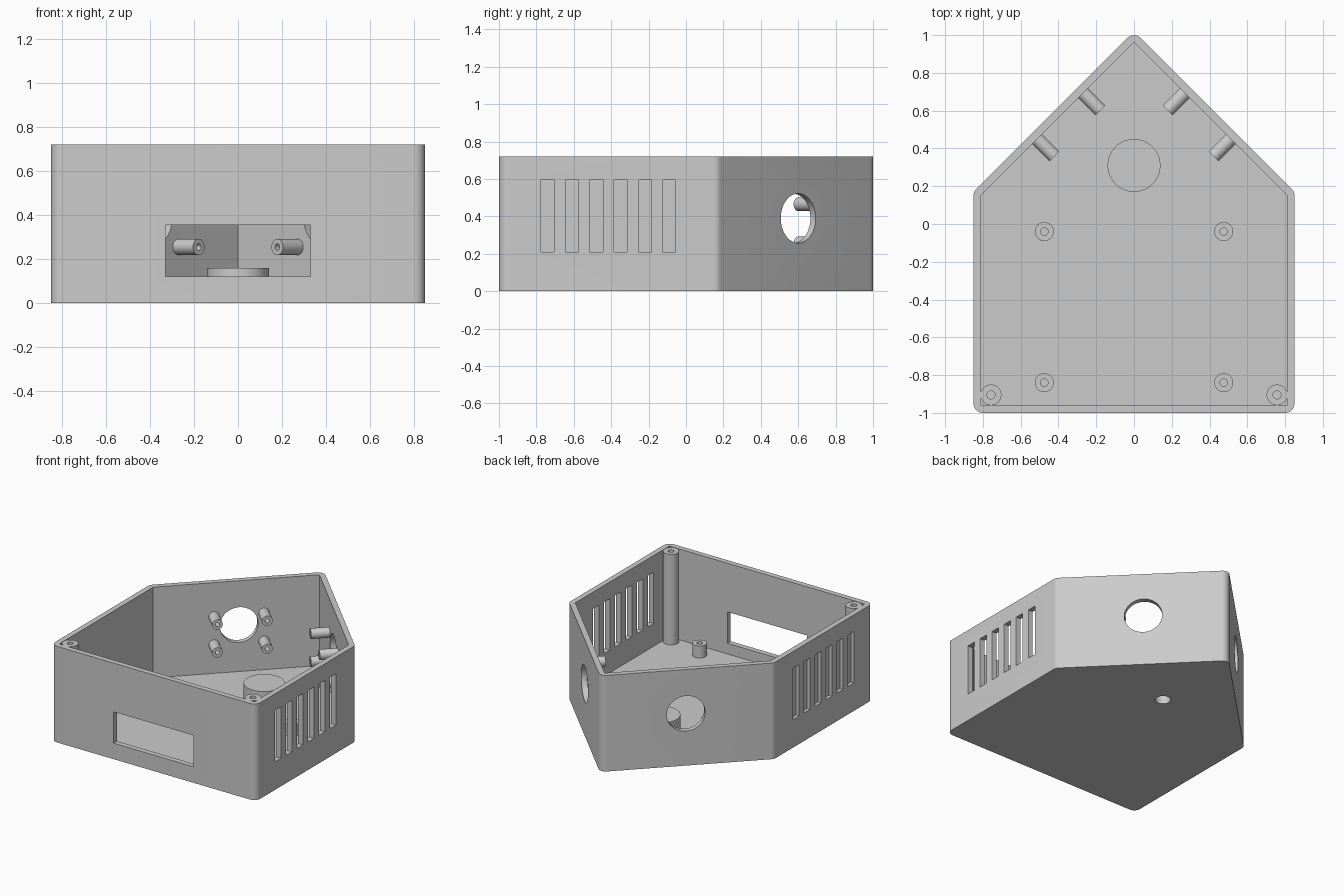
import bpy, bmesh
from math import cos, sin, pi, radians, sqrt
from mathutils import Vector, Matrix

if "Cube" in bpy.data.objects:
    bpy.data.objects.remove(bpy.data.objects["Cube"])

HEIGHT, WALL, FLOOR, ROUND = 0.72, 0.04, 0.04, 0.05

grey = bpy.data.materials.new("plain grey")
grey.use_nodes = True
grey.diffuse_color = (0.6, 0.6, 0.6, 1)
grey.node_tree.nodes["Principled BSDF"].inputs["Base Color"].default_value = (0.6, 0.6, 0.6, 1)


def make(name, bm, matrix=Matrix()):
    bmesh.ops.recalc_face_normals(bm, faces=bm.faces)
    mesh = bpy.data.meshes.new(name)
    bm.to_mesh(mesh)
    bm.free()
    mesh.materials.append(grey)
    ob = bpy.data.objects.new(name, mesh)
    ob.matrix_world = matrix
    bpy.context.collection.objects.link(ob)
    return ob


def smooth(ob):
    bpy.ops.object.select_all(action='DESELECT')
    ob.select_set(True)
    bpy.context.view_layer.objects.active = ob
    bpy.ops.object.shade_smooth_by_angle(angle=radians(30))


def aim(origin, direction):
    turn = Vector(direction).to_track_quat('Z', 'Y').to_matrix().to_4x4()
    return Matrix.Translation(origin) @ turn


def pentagon(inset):
    """House-shaped outline, counter-clockwise from the front -x corner."""
    x, front, apex = 0.85 - inset, -1 + inset, 1.02 - inset * sqrt(2)
    return [(-x, front), (x, front), (x, apex - x), (0, apex), (-x, apex - x)]


def rounded_outline(radius, steps=8):
    normals = [180, 270, 360, 405, 495, 540]
    points = []
    for i, (x, y) in enumerate(pentagon(radius)):
        for k in range(steps + 1):
            a = radians(normals[i] + (normals[i + 1] - normals[i]) * k / steps)
            points.append((x + radius * cos(a), y + radius * sin(a)))
    return points


def prism(name, outline, z0, z1):
    bm = bmesh.new()
    rings = [[bm.verts.new((x, y, z)) for x, y in outline] for z in (z0, z1)]
    for ring in rings:
        bm.faces.new(ring)
    n = len(outline)
    for i in range(n):
        j = (i + 1) % n
        bm.faces.new((rings[0][i], rings[0][j], rings[1][j], rings[1][i]))
    return make(name, bm)


def lathe(name, profile, matrix, sides=40):
    bm = bmesh.new()
    verts = [bm.verts.new((r, 0, z)) for r, z in profile]
    edges = [bm.edges.new(pair) for pair in zip(verts, verts[1:])]
    bmesh.ops.spin(bm, geom=verts + edges, axis=(0, 0, 1), cent=(0, 0, 0),
                   angle=2 * pi, steps=sides)
    bmesh.ops.remove_doubles(bm, verts=bm.verts, dist=1e-5)
    return make(name, bm, matrix)


def post(name, matrix, radius, bore, length, depth):
    """Round post with a blind screw hole in its free end."""
    smooth(lathe(name, [(0, 0), (radius, 0), (radius, length), (bore, length),
                        (bore, length - depth), (0, length - depth)], matrix))


def box(lo, hi):
    bm = bmesh.new()
    bmesh.ops.create_cube(bm, size=1)
    lo, hi = Vector(lo), Vector(hi)
    for v in bm.verts:
        v.co = (lo + hi) / 2 + v.co * (hi - lo)
    return make("cutter", bm)


def cylinder(matrix, radius, z0, z1):
    return lathe("cutter", [(0, z0), (radius, z0), (radius, z1), (0, z1)], matrix, 48)


def cut(ob, cutter):
    bpy.context.view_layer.objects.active = ob
    mod = ob.modifiers.new("cut", 'BOOLEAN')
    mod.operation, mod.solver, mod.object = 'DIFFERENCE', 'EXACT', cutter
    bpy.ops.object.modifier_apply(modifier=mod.name)
    bpy.data.objects.remove(cutter)


# Open-topped case with a sharp-cornered cavity
case = prism("case", rounded_outline(ROUND), 0, HEIGHT)
cut(case, prism("cutter", pentagon(WALL), FLOOR, 1))

# Front window
cut(case, box((-0.33, -1.1, 0.12), (0.33, -0.9, 0.355)))

# Side slots: open on the +x wall, shallow recesses on the -x wall
for i in range(6):
    y = -0.74 + 0.13 * i
    cut(case, box((0.75, y - 0.035, 0.21), (0.95, y + 0.035, 0.595)))
    cut(case, box((-0.95, y - 0.035, 0.21), (-0.825, y + 0.035, 0.595)))

# Round opening in each sloping back wall, with four posts around it
for side in (1, -1):
    outward = Vector((side, 1, 0)).normalized()
    along = Vector((side, -1, 0)).normalized()
    opening = Vector((side * 0.42, 0.6, 0.39))
    cut(case, cylinder(aim(opening, outward), 0.132, -0.1, 0.1))
    for shift in (-0.172, 0.172):
        for z in (0.255, 0.465):
            base = opening + along * shift - outward * (WALL - 0.01)
            base.z = z
            post("wall_post", aim(base, -outward), 0.037, 0.015, 0.14, 0.1)

# Raised boss on the floor with a blind hole from below
boss = Matrix.Translation((0, 0.31, 0))
cut(case, cylinder(boss, 0.053, -0.1, 0.1))
smooth(lathe("floor_boss", [(0, 0.11), (0.053, 0.11), (0.053, 0.039), (0.14, 0.039),
                            (0.14, 0.16), (0, 0.16)], boss, 64))
smooth(case)

# Floor standoffs and full-height corner screw posts
for side in (1, -1):
    for y in (-0.04, -0.84):
        post("floor_standoff", Matrix.Translation((side * 0.475, y, 0.03)),
             0.05, 0.02, 0.1, 0.08)
    post("corner_post", Matrix.Translation((side * 0.757, -0.905, 0.03)),
         0.055, 0.021, HEIGHT - 0.032, 0.2)
